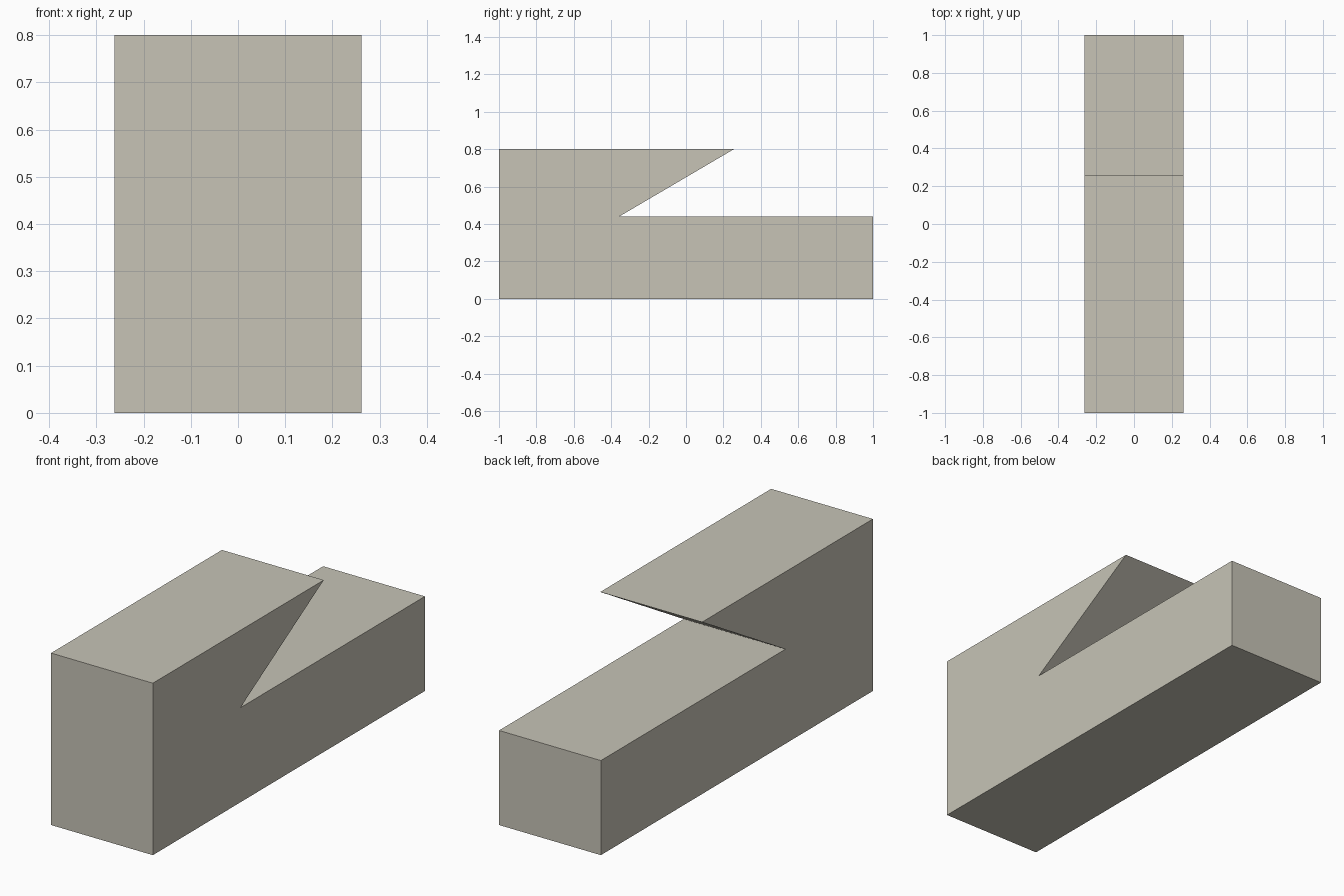
import bpy
import bmesh

if "Cube" in bpy.data.objects:
    bpy.data.objects.remove(bpy.data.objects["Cube"])

HALF_WIDTH = 0.262

# Side profile (y, z): long block with a slanted undercut above the rear step
profile = [(-1, 0), (1, 0), (1, 0.44), (-0.357, 0.44), (0.256, 0.8), (-1, 0.8)]

stone = bpy.data.materials.new("warm_grey")
stone.diffuse_color = (0.57, 0.55, 0.47, 1)
stone.use_nodes = True
stone.node_tree.nodes["Principled BSDF"].inputs["Base Color"].default_value = stone.diffuse_color

# Notched block: extrude the profile across the width
bm = bmesh.new()
side = bm.faces.new([bm.verts.new((-HALF_WIDTH, y, z)) for y, z in profile])
result = bmesh.ops.extrude_face_region(bm, geom=[side], use_keep_orig=True)
moved = [g for g in result["geom"] if isinstance(g, bmesh.types.BMVert)]
bmesh.ops.translate(bm, verts=moved, vec=(2 * HALF_WIDTH, 0, 0))
bmesh.ops.recalc_face_normals(bm, faces=bm.faces)

mesh = bpy.data.meshes.new("notched_block")
bm.to_mesh(mesh)
bm.free()
mesh.materials.append(stone)
block = bpy.data.objects.new("notched_block", mesh)
bpy.context.collection.objects.link(block)
